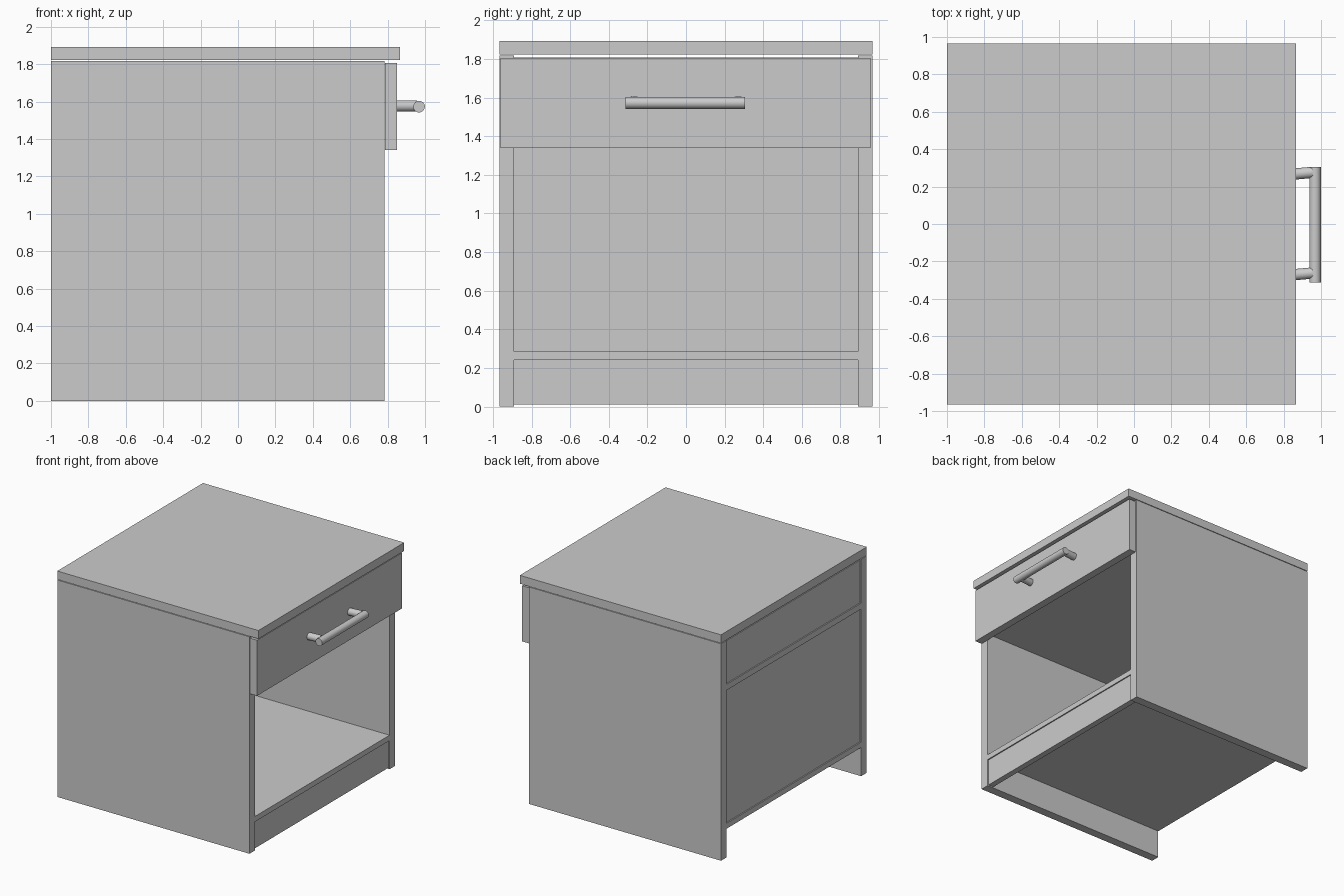
import bpy
import bmesh
from mathutils import Vector

default_cube = bpy.data.objects.get("Cube")
if default_cube:
    bpy.data.objects.remove(default_cube, do_unlink=True)

grey = bpy.data.materials.new("plain_grey")
grey.use_nodes = True
colour = (0.6, 0.6, 0.6, 1)
grey.diffuse_color = colour
grey.node_tree.nodes["Principled BSDF"].inputs["Base Color"].default_value = colour


def finish(name, bm):
    mesh = bpy.data.meshes.new(name)
    bm.to_mesh(mesh)
    bm.free()
    mesh.materials.append(grey)
    obj = bpy.data.objects.new(name, mesh)
    bpy.context.collection.objects.link(obj)
    return obj


def board(name, x, y, z):
    """Rectangular board spanning the given (min, max) ranges."""
    bm = bmesh.new()
    bmesh.ops.create_cube(bm, size=1)
    for v in bm.verts:
        v.co = [r[0] if c < 0 else r[1] for c, r in zip(v.co, (x, y, z))]
    return finish(name, bm)


def rod(name, start, end, radius):
    """Smooth round rod between two points."""
    start, end = Vector(start), Vector(end)
    axis = end - start
    bm = bmesh.new()
    bmesh.ops.create_cone(bm, cap_ends=True, segments=32, radius1=radius,
                          radius2=radius, depth=axis.length)
    turn = axis.to_track_quat('Z', 'Y')
    for v in bm.verts:
        v.co = turn @ v.co + (start + end) / 2
    for f in bm.faces:
        f.smooth = len(f.verts) == 4
    for e in bm.edges:
        e.smooth = all(len(f.verts) == 4 for f in e.link_faces)
    return finish(name, bm)


back, front = -1.0, 0.782
outer, inner = 0.965, 0.89
width = (-inner, inner)

# Carcass
board("top_slab", (back, 0.865), (-outer, outer), (1.823, 1.893))
board("right_side_panel", (back, front), (-outer, -inner), (0, 1.818))
board("left_side_panel", (back, front), (inner, outer), (0, 1.818))
board("bottom_shelf", (back, front), width, (0.24, 0.285))
board("drawer_shelf", (back, front), width, (1.4, 1.45))

# Slightly recessed infill boards
board("plinth", (front - 0.06, front - 0.01), width, (0.01, 0.24))
board("back_panel", (back + 0.01, back + 0.06), width, (0.285, 1.4))
board("back_rail", (back + 0.01, back + 0.06), width, (1.45, 1.808))

# Drawer front and bar handle
board("drawer_front", (0.785, 0.85), (-0.961, 0.956), (1.34, 1.806))
rod("handle_bar", (0.968, -0.312, 1.573), (0.968, 0.305, 1.573), 0.031)
for side, y in (("right", -0.272), ("left", 0.266)):
    rod(side + "_handle_post", (0.845, y, 1.577), (0.955, y + 0.01, 1.577), 0.03)
